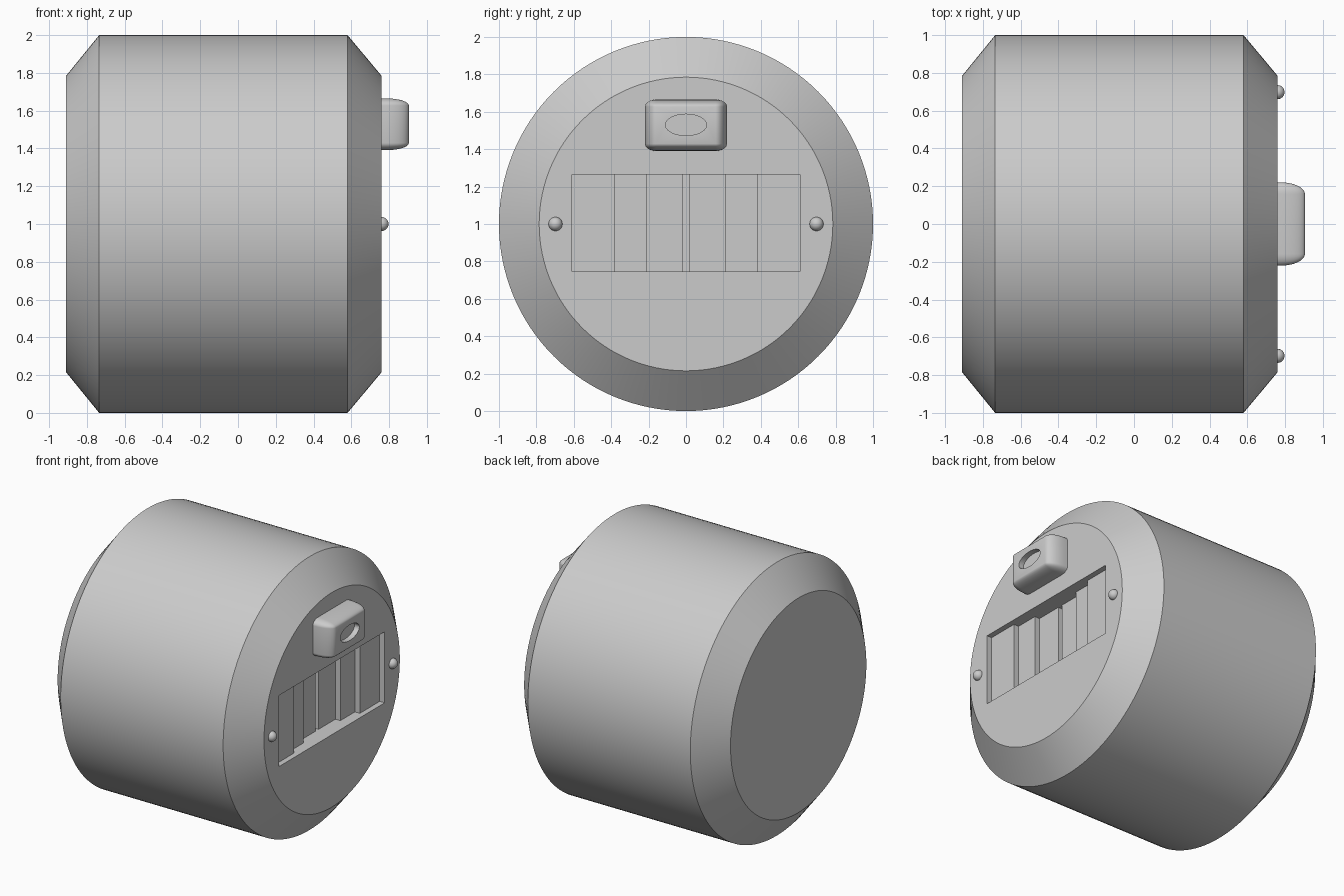
import bpy, bmesh, math
from mathutils import Matrix, Vector

old = bpy.data.objects.get("Cube")
if old:
    bpy.data.objects.remove(old, do_unlink=True)

grey = bpy.data.materials.new("plain grey")
grey.use_nodes = True
grey.diffuse_color = (0.6, 0.6, 0.6, 1)
grey.node_tree.nodes["Principled BSDF"].inputs["Base Color"].default_value = (0.6, 0.6, 0.6, 1)

TURN_X = Matrix.Rotation(math.pi / 2, 4, 'Y')  # lays a z axis along x
FACE = 0.76                                    # x of the front plate


def make(name, bm):
    bmesh.ops.recalc_face_normals(bm, faces=bm.faces)
    mesh = bpy.data.meshes.new(name)
    bm.to_mesh(mesh)
    bm.free()
    mesh.materials.append(grey)
    obj = bpy.data.objects.new(name, mesh)
    bpy.context.collection.objects.link(obj)
    return obj


def cut(obj, cutter):
    mod = obj.modifiers.new("cut", 'BOOLEAN')
    mod.operation = 'DIFFERENCE'
    mod.solver = 'EXACT'
    mod.object = cutter
    select(obj)
    bpy.ops.object.modifier_apply(modifier=mod.name)
    bpy.data.objects.remove(cutter, do_unlink=True)


def select(obj):
    bpy.ops.object.select_all(action='DESELECT')
    obj.select_set(True)
    bpy.context.view_layer.objects.active = obj


def smooth(obj):
    select(obj)
    bpy.ops.object.shade_smooth_by_angle(angle=math.radians(30))


# Drum with chamfered ends, lying along x
bm = bmesh.new()
rings = []
segments = 128
for x, r in ((-0.91, 0.785), (-0.735, 1), (0.58, 1), (FACE, 0.785)):
    rings.append([bm.verts.new((x, r * math.cos(a), 1 + r * math.sin(a)))
                  for a in (math.tau * i / segments for i in range(segments))])
for a, b in zip(rings, rings[1:]):
    for i in range(segments):
        j = (i + 1) % segments
        bm.faces.new((a[i], a[j], b[j], b[i]))
bm.faces.new(rings[0])
bm.faces.new(rings[-1])
drum = make("drum", bm)

# Stepped recess, deepest at a thin slot in the middle
half = [(0.61, -0.1), (0.61, 0.04), (0.38, 0.04), (0.38, 0.08),
        (0.212, 0.08), (0.212, 0.12), (0.018, 0.12), (0.018, 0.16)]
outline = half + [(-y, d) for y, d in reversed(half)]
bm = bmesh.new()
floor = bm.faces.new([bm.verts.new((FACE - d, y, 0.745)) for y, d in outline])
top = bmesh.ops.extrude_face_region(bm, geom=[floor])["geom"]
bmesh.ops.translate(bm, vec=(0, 0, 0.52),
                    verts=[g for g in top if isinstance(g, bmesh.types.BMVert)])
cut(drum, make("recess_cutter", bm))
smooth(drum)

# Rounded housing above the recess, its back end sunk in the drum
bm = bmesh.new()
bmesh.ops.create_cube(bm, size=1)
bmesh.ops.bevel(bm, geom=bm.edges[:], offset=0.14, segments=8, profile=0.5, affect='EDGES')
for v in bm.verts:
    v.co.x = v.co.x * 0.9 + (0.27 if v.co.x < 0 else 0)
bmesh.ops.scale(bm, vec=(1, 0.44, 0.275), verts=bm.verts)
bmesh.ops.translate(bm, vec=(0.455, 0, 1.528), verts=bm.verts)
housing = make("housing", bm)

# Oval lens pocket in the housing
bm = bmesh.new()
bmesh.ops.create_cone(bm, cap_ends=True, segments=48, radius1=1, radius2=1, depth=0.2, matrix=TURN_X)
bmesh.ops.scale(bm, vec=(1, 0.11, 0.057), verts=bm.verts)
bmesh.ops.translate(bm, vec=(0.965, 0, 1.53), verts=bm.verts)
cut(housing, make("lens_cutter", bm))
smooth(housing)

# Round studs at both ends of the recess
for side, y in (("left", 0.698), ("right", -0.698)):
    bm = bmesh.new()
    bmesh.ops.create_uvsphere(bm, u_segments=32, v_segments=16, radius=0.037,
                              matrix=Matrix.Translation(Vector((FACE, y, 1))) @ TURN_X)
    smooth(make("stud_" + side, bm))
